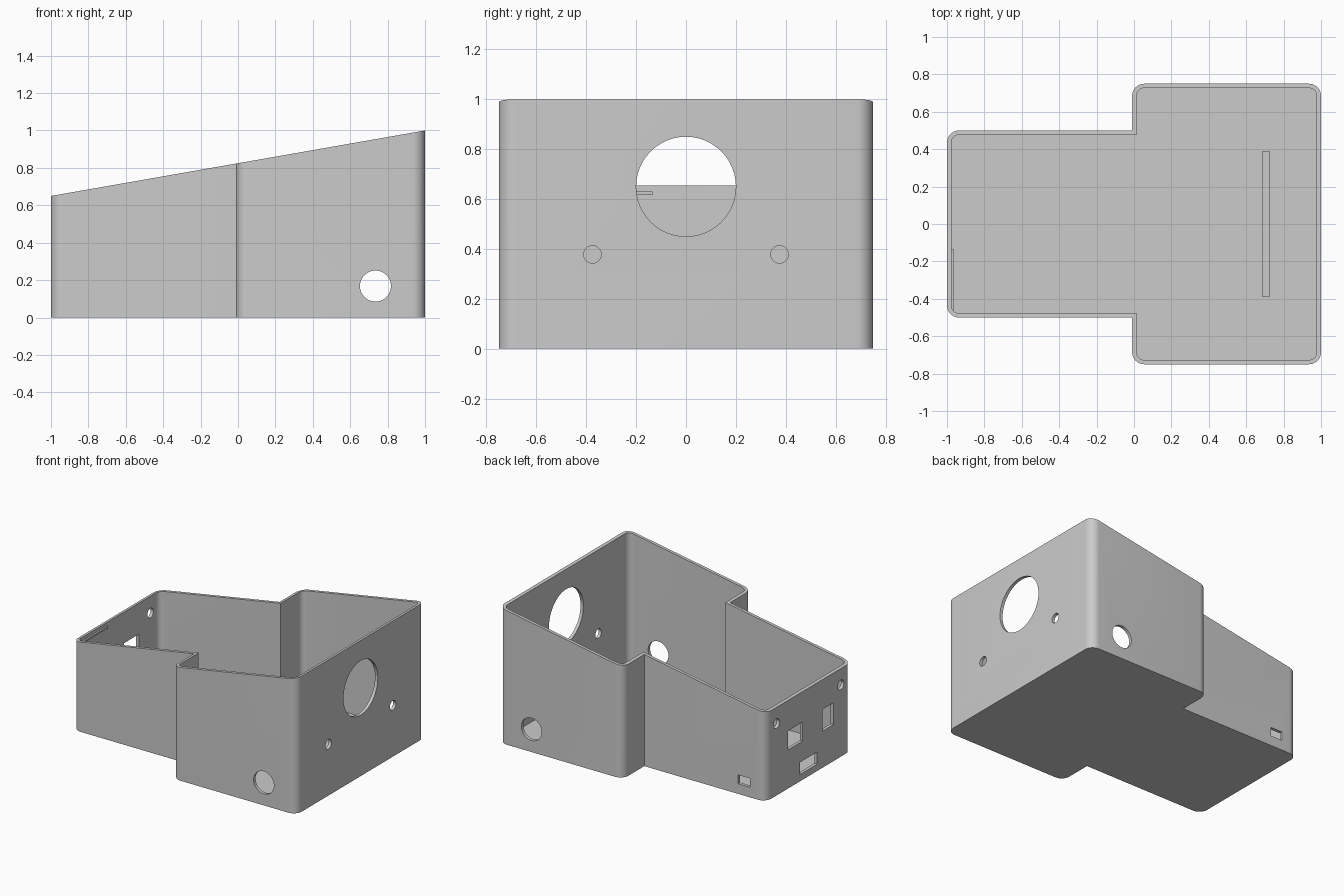
import bpy, bmesh, math
from mathutils import Matrix, Vector

if "Cube" in bpy.data.objects:
    bpy.data.objects.remove(bpy.data.objects["Cube"], do_unlink=True)

grey = bpy.data.materials.new("plain grey")
grey.use_nodes = True
colour = (0.6, 0.6, 0.6, 1)
grey.diffuse_color = colour
grey.node_tree.nodes["Principled BSDF"].inputs["Base Color"].default_value = colour

WALL = 0.023
FLOOR = 0.025


def rim(x):
    """Height of the sloping rim."""
    return 0.825 + 0.175 * x


def add_object(name, bm):
    bmesh.ops.recalc_face_normals(bm, faces=bm.faces)
    mesh = bpy.data.meshes.new(name)
    bm.to_mesh(mesh)
    bm.free()
    mesh.materials.append(grey)
    obj = bpy.data.objects.new(name, mesh)
    bpy.context.collection.objects.link(obj)
    return obj


def rounded(cx, cy, sx, sy, r, steps=10):
    """Quarter-round corner pointing towards (sx, sy), counter-clockwise."""
    start = math.atan2(sy, sx) - math.pi / 4
    mid = Vector((cx - sx * r, cy - sy * r))
    return [mid + r * Vector((math.cos(a), math.sin(a)))
            for a in (start + math.pi / 2 * i / steps for i in range(steps + 1))]


def tee_prism(name, inset, radius, bottom, lift):
    """T-shaped prism with rounded outer corners and a sloping top."""
    end, wide, narrow, step = 1 - inset, 0.75 - inset, 0.5 - inset, -0.01 + inset
    pts = rounded(end, -wide, 1, -1, radius) + rounded(end, wide, 1, 1, radius)
    pts += rounded(step, wide, -1, 1, radius) + [Vector((step, narrow))]
    pts += rounded(-end, narrow, -1, 1, radius) + rounded(-end, -narrow, -1, -1, radius)
    pts += [Vector((step, -narrow))] + rounded(step, -wide, -1, -1, radius)
    bm = bmesh.new()
    base = bm.faces.new([bm.verts.new((p.x, p.y, bottom)) for p in pts])
    top = bmesh.ops.extrude_face_region(bm, geom=[base])["geom"]
    for v in top:
        if isinstance(v, bmesh.types.BMVert):
            v.co.z = rim(v.co.x) + lift
    return add_object(name, bm)


def block(name, low, high):
    low, high = Vector(low), Vector(high)
    bm = bmesh.new()
    matrix = Matrix.Translation((low + high) / 2) @ Matrix.Diagonal((*(high - low), 1))
    bmesh.ops.create_cube(bm, size=1, matrix=matrix)
    return add_object(name, bm)


def rod(name, centre, radius, length, axis):
    turn = Matrix.Rotation(math.pi / 2, 4, "Y" if axis == "X" else "X")
    bm = bmesh.new()
    bmesh.ops.create_cone(bm, cap_ends=True, segments=48, radius1=radius, radius2=radius,
                          depth=length, matrix=Matrix.Translation(centre) @ turn)
    return add_object(name, bm)


def cut(target, cutter):
    mod = target.modifiers.new("cut", "BOOLEAN")
    mod.operation = "DIFFERENCE"
    mod.solver = "EXACT"
    mod.object = cutter
    bpy.context.view_layer.objects.active = target
    bpy.ops.object.modifier_apply(modifier=mod.name)
    bpy.data.objects.remove(cutter, do_unlink=True)


# Hollow shell with an open, sloping top
shell = tee_prism("enclosure_shell", 0, 0.065, 0, 0)
cut(shell, tee_prism("cavity", WALL, 0.042, FLOOR, 0.1))

# Large opening and two screw holes in the tall end
cut(shell, rod("large_opening", (1, 0, 0.65), 0.2, 0.2, "X"))
for side in (-1, 1):
    cut(shell, rod("tall_end_hole", (1, side * 0.375, 0.378), 0.035, 0.2, "X"))
    cut(shell, rod("low_end_hole", (-1, side * 0.375, 0.53), 0.035, 0.2, "X"))
    cut(shell, rod("side_hole", (0.735, side * 0.75, 0.168), 0.083, 0.2, "Y"))

# Rectangular ports in the low end: y range, z range
for y0, y1, z0, z1 in ((0.07, 0.24, 0.285, 0.425), (-0.29, -0.16, 0.27, 0.43),
                       (-0.1, 0.1, 0.05, 0.14)):
    cut(shell, block("port", (-1.1, y0, z0), (-0.9, y1, z1)))

# Small port in the back wall, shallow groove in the floor
cut(shell, block("back_port", (-0.87, 0.4, 0.075), (-0.775, 0.6, 0.14)))
cut(shell, block("floor_groove", (0.687, -0.387, 0.012), (0.725, 0.387, 0.1)))

# Thin ledge inside the low end
ledge = block("inner_ledge", (-0.985, -0.47, 0.617), (-0.965, -0.135, 0.63))

# Smooth rounded corners, crisp edges
bpy.ops.object.select_all(action="DESELECT")
shell.select_set(True)
bpy.context.view_layer.objects.active = shell
bpy.ops.object.shade_smooth_by_angle(angle=math.radians(30))
